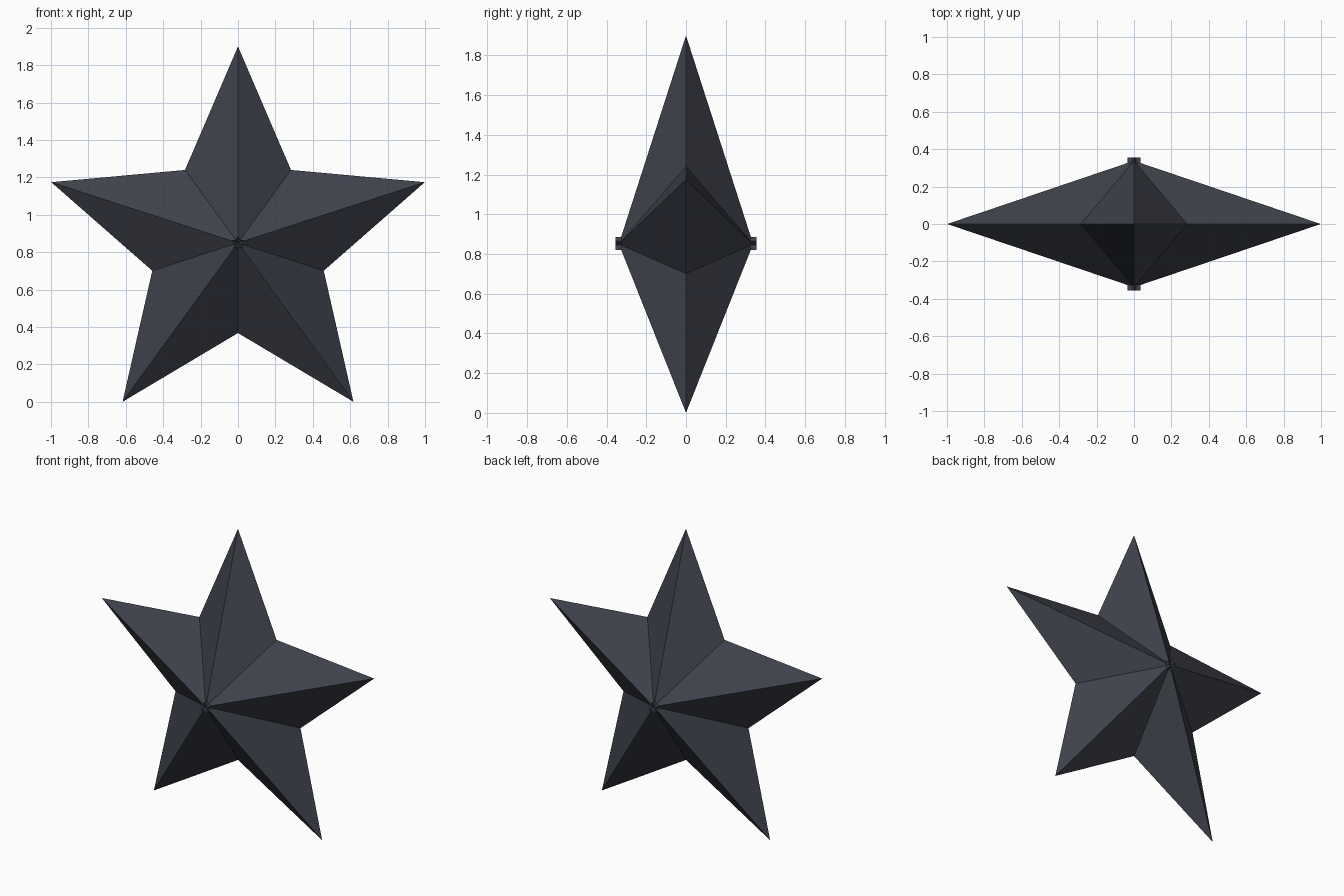
import bpy, bmesh
from math import sin, cos, pi

if "Cube" in bpy.data.objects:
    bpy.data.objects.remove(bpy.data.objects["Cube"])

CZ, TIP, VALLEY, DEPTH = 0.85, 1.05, 0.482, 0.338

mat = bpy.data.materials.new("dark_slate")
mat.diffuse_color = (0.05, 0.055, 0.072, 1)
mat.use_nodes = True
mat.node_tree.nodes["Principled BSDF"].inputs["Base Color"].default_value = mat.diffuse_color


def star_ring(bm, outer, inner, y):
    """Ten points alternating between tip and valley, starting at the top."""
    return [bm.verts.new((r * sin(i * pi / 5), y, CZ + r * cos(i * pi / 5)))
            for i in range(10) for r in [inner if i % 2 else outer]]


def fan(bm, ring, apex):
    for i in range(10):
        bm.faces.new((ring[i], ring[(i + 1) % 10], apex))


def finish(bm, name):
    bmesh.ops.recalc_face_normals(bm, faces=bm.faces)
    me = bpy.data.meshes.new(name)
    bm.to_mesh(me)
    bm.free()
    me.materials.append(mat)
    ob = bpy.data.objects.new(name, me)
    bpy.context.collection.objects.link(ob)


# Faceted star body: rim star joined to a front and a back apex
bm = bmesh.new()
rim = star_ring(bm, TIP, VALLEY, 0)
for side in (-1, 1):
    fan(bm, rim, bm.verts.new((0, side * DEPTH, CZ)))
finish(bm, "star_body")

# Tiny notched stud on each apex, dished at the outer end
for side, name in ((-1, "front_stud"), (1, "back_stud")):
    bm = bmesh.new()
    back = star_ring(bm, 0.036, 0.018, side * 0.322)
    front = star_ring(bm, 0.036, 0.018, side * 0.356)
    for i in range(10):
        j = (i + 1) % 10
        bm.faces.new((back[i], back[j], front[j], front[i]))
    fan(bm, front, bm.verts.new((0, side * DEPTH, CZ)))
    fan(bm, back, bm.verts.new((0, side * 0.322, CZ)))
    finish(bm, name)
